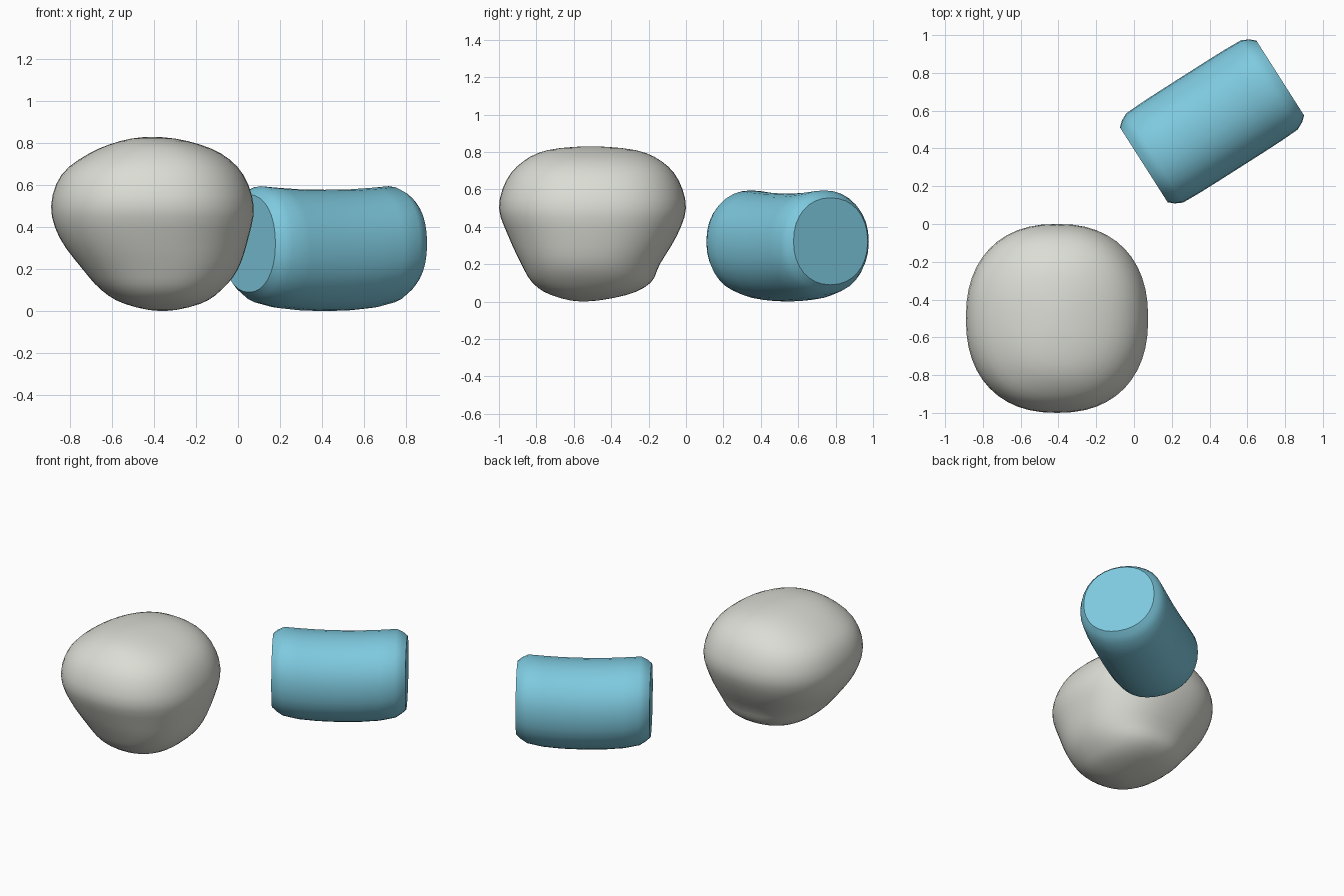
import bpy
import bmesh
import math
from mathutils import Matrix, Vector

cube = bpy.data.objects.get("Cube")
if cube:
    bpy.data.objects.remove(cube, do_unlink=True)


def make_material(name, colour):
    material = bpy.data.materials.new(name)
    material.use_nodes = True
    material.diffuse_color = colour
    shader = material.node_tree.nodes["Principled BSDF"]
    shader.inputs["Base Color"].default_value = colour
    shader.inputs["Roughness"].default_value = 0.8
    return material


def smooth_rows(rows, steps):
    """Catmull-Rom interpolation through rows that start and end at a pole."""
    def mirrored(row):
        t, a_low, a_high, b_low, b_high = row
        return (t, a_high, a_low, b_high, b_low)

    padded = [mirrored(rows[1])] + rows + [mirrored(rows[-2])]
    result = []
    for i in range(1, len(padded) - 2):
        for step in range(steps):
            u = step / steps
            result.append([
                0.5 * (2 * q + (r - p) * u
                       + (2 * p - 5 * q + 4 * r - s) * u * u
                       + (3 * q - p - 3 * r + s) * u ** 3)
                for p, q, r, s in zip(*padded[i - 1:i + 3])])
    result.append(rows[-1])
    return result


def squircle(angle, power):
    def shape(value):
        return math.copysign(abs(value) ** (2 / power), value)
    return shape(math.cos(angle)), shape(math.sin(angle))


def loft(name, rows, sides, power, place, material, sharp_angle):
    """Skin rounded sections; each row is (position, a_low, a_high, b_low, b_high)."""
    bm = bmesh.new()
    rings = []
    for t, a_low, a_high, b_low, b_high in rows:
        ring = []
        for k in range(sides):
            a, b = squircle(math.tau * k / sides, power)
            a = (a_low + a_high) / 2 + a * (a_high - a_low) / 2
            b = (b_low + b_high) / 2 + b * (b_high - b_low) / 2
            ring.append(bm.verts.new(place(t, a, b)))
        rings.append(ring)
    for lower, upper in zip(rings, rings[1:]):
        for k in range(sides):
            n = (k + 1) % sides
            bm.faces.new((lower[k], lower[n], upper[n], upper[k]))
    # Flat ends, or closed poles where the end section has no size
    for ring, row in ((rings[0], rows[0]), (rings[-1], rows[-1])):
        if row[2] - row[1] > 0.001:
            bm.faces.new(ring)
    bmesh.ops.remove_doubles(bm, verts=bm.verts, dist=0.0001)
    bmesh.ops.recalc_face_normals(bm, faces=bm.faces)
    mesh = bpy.data.meshes.new(name)
    bm.to_mesh(mesh)
    bm.free()
    mesh.materials.append(material)
    obj = bpy.data.objects.new(name, mesh)
    bpy.context.collection.objects.link(obj)
    bpy.ops.object.select_all(action='DESELECT')
    obj.select_set(True)
    bpy.context.view_layer.objects.active = obj
    bpy.ops.object.shade_smooth_by_angle(angle=math.radians(sharp_angle))
    return obj


stone_grey = make_material("stone_grey", (0.71, 0.72, 0.66, 1))
sky_blue = make_material("sky_blue", (0.21, 0.59, 0.74, 1))

# Boulder: narrow base, wide shoulder, softly flattened top
boulder_rows = [
    (0.0, -0.36, -0.36, -0.55, -0.55),
    (0.035, -0.54, -0.18, -0.72, -0.32),
    (0.1, -0.65, -0.08, -0.82, -0.19),
    (0.2, -0.74, 0.0, -0.88, -0.14),
    (0.35, -0.85, 0.05, -0.95, -0.05),
    (0.5, -0.89, 0.075, -1.0, 0.0),
    (0.65, -0.84, 0.025, -0.96, -0.04),
    (0.75, -0.71, -0.08, -0.87, -0.13),
    (0.81, -0.56, -0.24, -0.74, -0.27),
    (0.83, -0.41, -0.41, -0.51, -0.51),
]
loft("boulder", smooth_rows(boulder_rows, 3), 48, 2.3,
     lambda t, a, b: (a, b, t), stone_grey, 60)

# Bolster: lying cylinder with a sagging middle and bevelled ends
half_rows = [
    (0.0, 0.285, 0.0, 0.578),
    (0.14, 0.285, 0.004, 0.58),
    (0.26, 0.284, 0.015, 0.587),
    (0.36, 0.28, 0.038, 0.595),
    (0.4, 0.26, 0.065, 0.577),
    (0.428, 0.235, 0.09, 0.555),
]
bolster_rows = [(side * s, -w, w, low, high)
                for side, half in ((-1, half_rows[:0:-1]), (1, half_rows))
                for s, w, low, high in half]
turn = Matrix.Translation((0.413, 0.543, 0)) @ Matrix.Rotation(math.radians(32.5), 4, 'Z')
loft("bolster", bolster_rows, 32, 2.15,
     lambda t, a, b: turn @ Vector((t, a, b)), sky_blue, 45)
